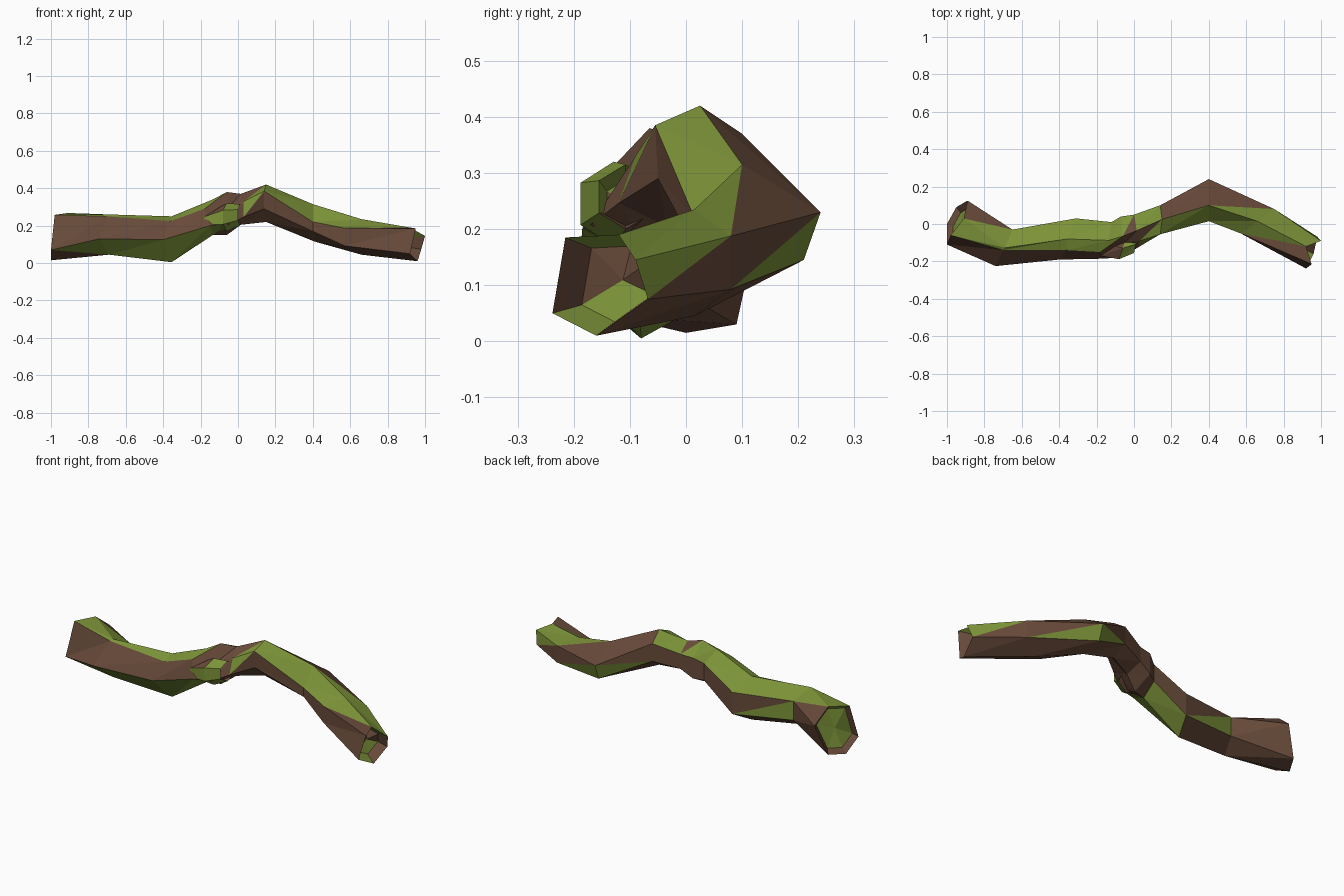
import bpy, bmesh, math
from mathutils import Vector

if "Cube" in bpy.data.objects:
    bpy.data.objects.remove(bpy.data.objects["Cube"], do_unlink=True)


def flat(name, colour):
    mat = bpy.data.materials.new(name)
    mat.use_nodes = True
    mat.diffuse_color = (*colour, 1)
    bsdf = mat.node_tree.nodes["Principled BSDF"]
    bsdf.inputs["Base Color"].default_value = (*colour, 1)
    bsdf.inputs["Roughness"].default_value = 1
    return mat


BARK = flat("bark brown", (0.138, 0.069, 0.042))
MOSS = flat("moss green", (0.2, 0.29, 0.04))
SIDES = 6


def ring(bm, front_x, front_y, back_x, back_y, low, high):
    """Six-sided section spanning a front edge, a back edge and a height range."""
    front, back = Vector((front_x, front_y, 0)), Vector((back_x, back_y, 0))
    verts = []
    for k in range(SIDES):
        a = math.radians(30 + 60 * k)
        p = front.lerp(back, 0.5 - 0.5 * math.cos(a) / math.cos(math.pi / 6))
        p.z = low + (high - low) * (0.5 + 0.5 * math.sin(a))
        verts.append(bm.verts.new(p))
    return verts


def skin(bm, a, b, pattern):
    """Join two rings; M = moss, B = bark, a / b = only one triangle mossy,
    c / d = the same with the quad split along its other diagonal."""
    n = len(a)
    for k in range(n):
        j = (k + 1) % n
        if pattern[k] in "cd":
            tris = ((a[k], a[j], b[k]), "c"), ((a[j], b[j], b[k]), "d")
        else:
            tris = ((a[k], a[j], b[j]), "a"), ((a[k], b[j], b[k]), "b")
        for tri, mark in tris:
            bm.faces.new(tri).material_index = int(pattern[k] in ("M", mark))


def hollow_end(bm, rim, inward, scale, wall, cap):
    """Broken end: a sunken wall inside the rim and a fan at the bottom."""
    mid = sum((v.co for v in rim), Vector()) / len(rim)
    inner = [bm.verts.new(mid.lerp(v.co, scale) + Vector(inward)) for v in rim]
    skin(bm, rim, inner, wall)
    centre = bm.verts.new(mid + Vector(inward) * 1.2)
    for k, mark in enumerate(cap):
        f = bm.faces.new((inner[k], inner[(k + 1) % len(rim)], centre))
        f.material_index = int(mark == "M")


def finish(bm, name):
    bmesh.ops.recalc_face_normals(bm, faces=bm.faces)
    mesh = bpy.data.meshes.new(name)
    bm.to_mesh(mesh)
    bm.free()
    mesh.materials.append(BARK)
    mesh.materials.append(MOSS)
    obj = bpy.data.objects.new(name, mesh)
    bpy.context.collection.objects.link(obj)


# Ragged rims of the two broken ends, from the front top corner over the back
LEFT_RIM = [(-.98, -.06, .258), (-.91, .03, .268), (-.89, .125, .19),
            (-.95, .09, .03), (-1, 0, .015), (-1, -.11, .07)]
RIGHT_RIM = [(.95, -.215, .185), (.92, -.12, .19), (1, -.09, .145),
             (.98, -.068, .075), (.96, -.16, .01), (.92, -.238, .05)]
# Log between the ends: front x, y; back x, y; low z, high z
STATIONS = [
    (-.73, -.225, -.65, -.03, .045, .26),
    (-.4, -.19, -.31, .03, .005, .25),
    (-.15, -.185, -.12, .01, .15, .34),
    (-.05, -.17, -.07, .04, .15, .38),
    (.03, -.12, 0, .05, .205, .37),
    (.16, -.05, .14, .1, .22, .42),
    (.4, .015, .4, .24, .12, .32),
    (.57, -.05, .75, .08, .045, .235),
]
# Corners that leave the regular section: (ring, corner) -> place
KNOBS = {
    (1, 0): (-.7, -.14, .25), (1, 5): (-.74, -.225, .13),
    (2, 0): (-.36, -.14, .225), (2, 5): (-.4, -.19, .125),
    (3, 0): (-.18, -.15, .29), (3, 5): (-.15, -.185, .2),
    (4, 0): (-.05, -.1, .3), (5, 0): (.03, -.09, .33),
    (6, 0): (.14, -.055, .385), (6, 5): (.14, -.05, .29),
    (7, 0): (.4, .015, .22), (7, 1): (.4, .1, .315),
    (7, 2): (.4, .24, .23), (7, 3): (.4, .21, .145), (7, 4): (.41, .1, .115),
}
# Order of sides: front slope, back slope, back, back under, front under, front
PATTERNS = ["MbBBdB", "MMaBMB", "MMBMMB", "aMBBaB", "BaBBBB",
            "bMBBBa", "MBdBBB", "MbaBBB", "aMbBBB"]

bm = bmesh.new()
rings = [[bm.verts.new(p) for p in LEFT_RIM]]
rings += [ring(bm, *s) for s in STATIONS]
rings.append([bm.verts.new(p) for p in RIGHT_RIM])
for (r, corner), place in KNOBS.items():
    rings[r][corner].co = place
for a, b, pattern in zip(rings, rings[1:], PATTERNS):
    skin(bm, a, b, pattern)
hollow_end(bm, rings[0], (.025, -.015, 0), .82, "MBBBBB", "MMMMMM")
hollow_end(bm, rings[-1], (-.06, .03, 0), .75, "MMBBMB", "BBBMMB")
finish(bm, "log")

# Broken branch stub on the front
bm = bmesh.new()
base = ring(bm, -.18, -.17, -.12, -.04, .18, .27)
rim = ring(bm, -.08, -.188, -.04, -.07, .17, .32)
tip = ring(bm, .0, -.155, .02, -.06, .2, .315)
skin(bm, base, rim, "BBBBMM")
skin(bm, rim, tip, "MMBBMM")
hollow_end(bm, tip, (-.03, 0, -.01), .7, "MMMBBM", "MMBBBB")
bm.faces.new(base)
finish(bm, "branch_stub")
